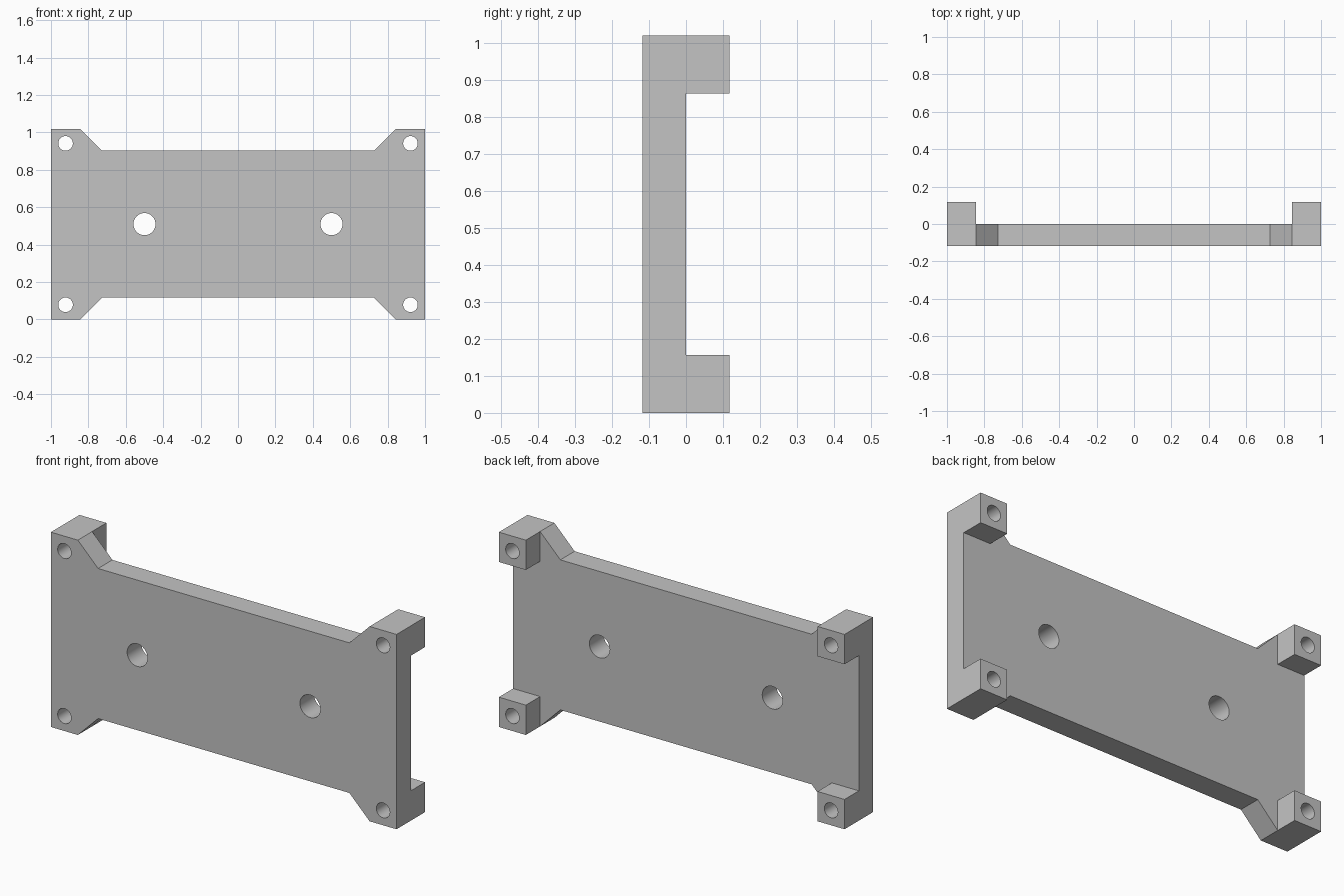
import bpy
import bmesh
import math

if "Cube" in bpy.data.objects:
    bpy.data.objects.remove(bpy.data.objects["Cube"], do_unlink=True)

HEIGHT, FRONT, BACK = 1.019, -0.118, 0.118
MID = HEIGHT / 2
PAD = 0.156            # side of each square standoff

grey = bpy.data.materials.new("light grey")
grey.use_nodes = True
colour = (0.55, 0.55, 0.55, 1)
grey.diffuse_color = colour
grey.node_tree.nodes["Principled BSDF"].inputs["Base Color"].default_value = colour


def prism(name, outline, y0, y1):
    """Extrude an x-z outline from y0 to y1."""
    bm = bmesh.new()
    face = bm.faces.new([bm.verts.new((x, y0, z)) for x, z in outline])
    ext = bmesh.ops.extrude_face_region(bm, geom=[face])
    verts = [g for g in ext["geom"] if isinstance(g, bmesh.types.BMVert)]
    bmesh.ops.translate(bm, verts=verts, vec=(0, y1 - y0, 0))
    bmesh.ops.recalc_face_normals(bm, faces=bm.faces)
    mesh = bpy.data.meshes.new(name)
    bm.to_mesh(mesh)
    bm.free()
    mesh.materials.append(grey)
    obj = bpy.data.objects.new(name, mesh)
    bpy.context.collection.objects.link(obj)
    return obj


def circle(x, z, r, n=48):
    return [(x + r * math.cos(2 * math.pi * i / n), z + r * math.sin(2 * math.pi * i / n))
            for i in range(n)]


def combine(target, other, operation):
    """Apply a boolean and discard the helper."""
    mod = target.modifiers.new(operation, 'BOOLEAN')
    mod.operation, mod.solver, mod.object = operation, 'EXACT', other
    bpy.context.view_layer.objects.active = target
    bpy.ops.object.modifier_apply(modifier=mod.name)
    bpy.data.objects.remove(other, do_unlink=True)


# Plate with chamfered ears at the four corners
quarter = [(1, MID), (1 - PAD, MID), (0.727, MID - 0.117)]
outline = quarter + [(-x, z) for x, z in reversed(quarter)]
outline += [(-x, -z) for x, z in quarter] + [(x, -z) for x, z in reversed(quarter)]
plate = prism("mounting_plate", [(x, z + MID) for x, z in outline], FRONT, 0)

# Square standoffs on the back, one per corner
corners = [(sx, sz) for sx in (-1, 1) for sz in (-1, 1)]
for sx, sz in corners:
    xs, zs = (sx, sx * (1 - PAD)), (MID + sz * MID, MID + sz * (MID - PAD))
    square = [(xs[0], zs[0]), (xs[1], zs[0]), (xs[1], zs[1]), (xs[0], zs[1])]
    combine(plate, prism("standoff", square, FRONT / 2, BACK), 'UNION')

# Screw holes through the corners, larger holes through the middle
holes = [(sx * (1 - PAD / 2), MID + sz * (MID - PAD / 2), 0.039) for sx, sz in corners]
holes += [(sx * 0.5, MID, 0.059) for sx in (-1, 1)]
for x, z, r in holes:
    combine(plate, prism("hole_cutter", circle(x, z, r), FRONT - 0.1, BACK + 0.1), 'DIFFERENCE')

# Smooth hole walls, crisp edges elsewhere
bpy.ops.object.select_all(action='DESELECT')
plate.select_set(True)
bpy.context.view_layer.objects.active = plate
bpy.ops.object.shade_smooth_by_angle(angle=math.radians(30))
